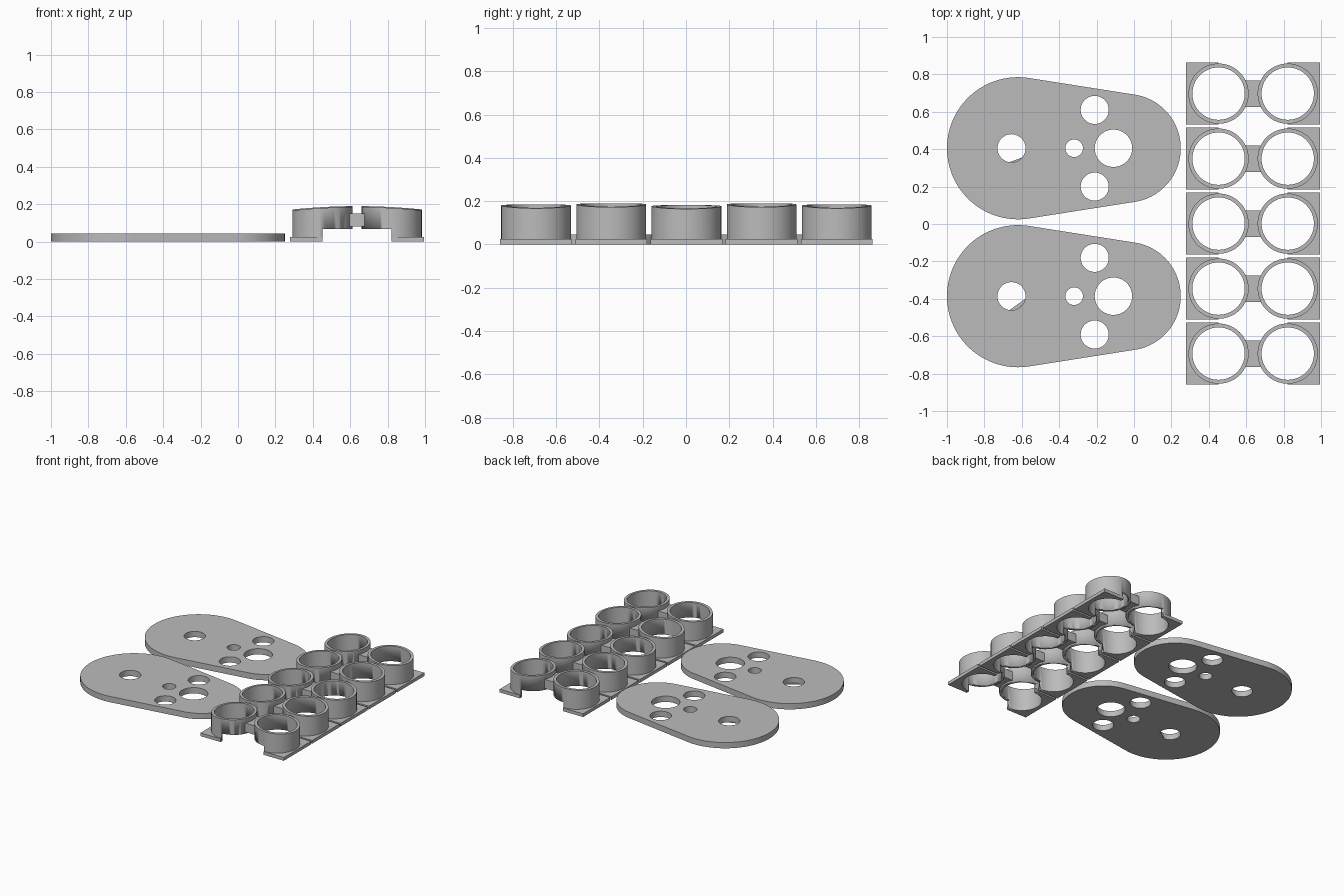
import bpy, bmesh
from math import cos, sin, radians, acos, degrees

cube = bpy.data.objects.get("Cube")
if cube:
    bpy.data.objects.remove(cube, do_unlink=True)

grey = bpy.data.materials.new("plain grey")
grey.use_nodes = True
COLOUR = (0.5, 0.5, 0.5, 1)
grey.diffuse_color = COLOUR
grey.node_tree.nodes["Principled BSDF"].inputs["Base Color"].default_value = COLOUR


def arc(cx, cy, r, start=0, end=360, steps=64):
    """Points along an arc; a full turn leaves out the repeated end point."""
    count = steps if abs(end - start) == 360 else steps + 1
    angles = [radians(start + (end - start) * i / steps) for i in range(count)]
    return [(cx + r * cos(a), cy + r * sin(a)) for a in angles]


def solid(name, outlines, z0, z1, top=None):
    """Extrude filled outlines (inner ones become holes) from z0 to z1."""
    curve = bpy.data.curves.new(name, "CURVE")
    curve.dimensions = "2D"
    curve.fill_mode = "BOTH"
    curve.extrude = (z1 - z0) / 2
    for points in outlines:
        spline = curve.splines.new("POLY")
        spline.points.add(len(points) - 1)
        for p, (x, y) in zip(spline.points, points):
            p.co = (x, y, 0, 1)
        spline.use_cyclic_u = True
    obj = bpy.data.objects.new(name, curve)
    bpy.context.collection.objects.link(obj)
    bpy.ops.object.select_all(action="DESELECT")
    bpy.context.view_layer.objects.active = obj
    obj.select_set(True)
    bpy.ops.object.convert(target="MESH")
    obj = bpy.context.view_layer.objects.active
    bm = bmesh.new()
    bm.from_mesh(obj.data)
    bmesh.ops.remove_doubles(bm, verts=bm.verts, dist=0.0001)
    for v in bm.verts:
        if v.co.z > 0:
            v.co.z = top(v.co.x) if top else z1
        else:
            v.co.z = z0
    bmesh.ops.recalc_face_normals(bm, faces=bm.faces)
    bm.to_mesh(obj.data)
    bm.free()
    obj.data.materials.clear()
    obj.data.materials.append(grey)
    bpy.ops.object.shade_smooth_by_angle(angle=radians(30))
    return obj


def rect(x0, x1, y0, y1):
    return [(x0, y0), (x1, y0), (x1, y1), (x0, y1)]


# Tapered flat plates with five round holes
BIG, SMALL = 0.38, 0.29
BIG_X, SMALL_X, HOLE_X = -0.62, -0.04, -0.655
tangent = degrees(acos((BIG - SMALL) / (SMALL_X - BIG_X)))
for label, cy, chip_end in (("back", 0.405, -42), ("front", -0.386, -11)):
    outline = (arc(BIG_X, cy, BIG, tangent, 360 - tangent)
               + arc(SMALL_X, cy, SMALL, -tangent, tangent))
    holes = [arc(HOLE_X, cy, 0.075), arc(-0.32, cy, 0.047), arc(-0.11, cy, 0.1)]
    holes += [arc(-0.21, cy + s * 0.205, 0.075) for s in (-1, 1)]
    solid(label + "_plate", [outline] + holes, 0, 0.045)
    # Thin sliver across the bottom of the wide-end hole
    solid(label + "_hole_sliver",
          [arc(HOLE_X, cy, 0.075, -98, chip_end, 12)], 0, 0.002)

# Rows of paired rings, each pair joined by a bridge
MID, OFFSET, PITCH = 0.637, 0.185, 0.3475
OUTER, INNER, SEAT = 0.161, 0.14, 0.15
for row in range(5):
    cy = (row - 2) * PITCH + 0.002
    peak = (0.185, 0.19, 0.182, 0.19, 0.185)[row]

    def crown(x):
        return peak - 0.15 * (x - MID) ** 2

    # Notch under the inner halves of both rings
    notch = solid("notch_cutter", [rect(MID - OFFSET, MID + OFFSET, cy - 0.3, cy + 0.3)],
                  -0.1, 0.067)
    notch.hide_render = True
    for side, label in ((-1, "right"), (1, "left")):
        cx = MID + side * OFFSET
        ring = solid(f"{label}_ring_{row + 1}",
                     [arc(cx, cy, OUTER), arc(cx, cy, INNER)], 0, 0.18, crown)
        cut = ring.modifiers.new("notch", "BOOLEAN")
        cut.operation = "DIFFERENCE"
        cut.solver = "EXACT"
        cut.object = notch
        bpy.ops.object.modifier_apply(modifier="notch")

        # Square foot wrapped around the outer half of the ring
        edge = cx + side * 0.173
        a0, a1 = (90, 270) if side < 0 else (90, -90)
        foot = [(cx, cy - 0.166), (edge, cy - 0.166), (edge, cy + 0.166),
                (cx, cy + 0.166)] + arc(cx, cy, SEAT, a0, a1, 32)
        solid(f"{label}_foot_{row + 1}", [foot], 0, 0.025)
    bpy.data.objects.remove(notch, do_unlink=True)

    # Bridge with ends hollowed to meet the rings
    bridge = (arc(MID - OFFSET, cy, SEAT, 28, -28, 12)
              + arc(MID + OFFSET, cy, SEAT, 208, 152, 12))
    solid(f"bridge_{row + 1}", [bridge], 0.08, 0.15)
